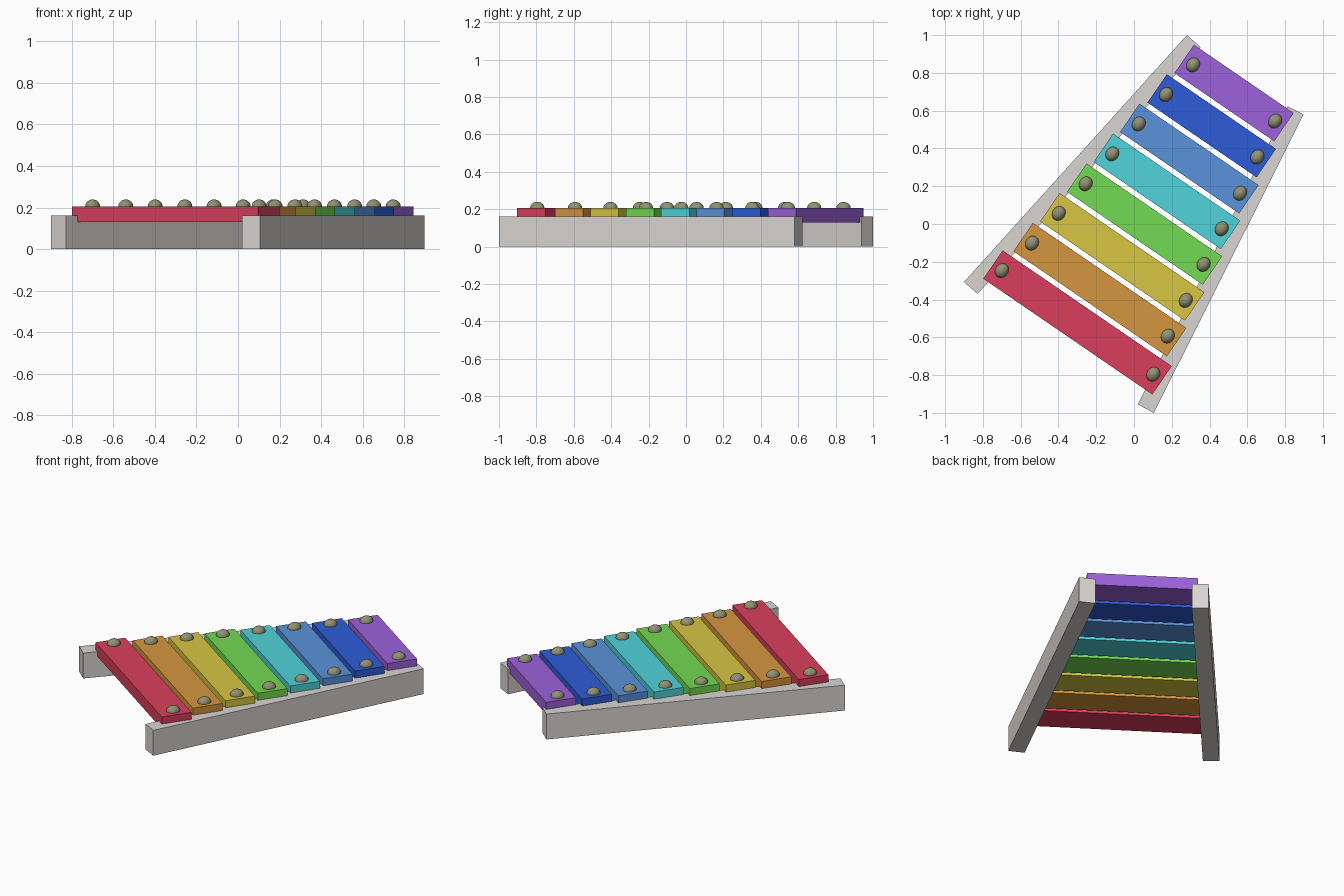
import bpy
import bmesh
from math import radians
from mathutils import Matrix, Vector

default_cube = bpy.data.objects.get("Cube")
if default_cube:
    bpy.data.objects.remove(default_cube, do_unlink=True)

BAR_ANGLE = radians(-34.4)
BAR_WIDTH = 0.182
BAR_BOTTOM, BAR_TOP = 0.13, 0.206
RAIL_HEIGHT = 0.161
FIRST_BAR = Vector((-0.299, -0.521, 0))
BAR_STEP = Vector((0.1184, 0.1735, 0))
STUD_INSET = 0.057


def to_linear(value):
    return value / 12.92 if value <= 0.04045 else ((value + 0.055) / 1.055) ** 2.4


def make_material(name, red, green, blue):
    color = [to_linear(c / 255) for c in (red, green, blue)] + [1]
    material = bpy.data.materials.new(name)
    material.use_nodes = True
    material.diffuse_color = color
    shader = next(n for n in material.node_tree.nodes if n.type == "BSDF_PRINCIPLED")
    shader.inputs["Base Color"].default_value = color
    return material


def add_object(name, bm, material, smooth=False):
    bmesh.ops.recalc_face_normals(bm, faces=bm.faces)
    mesh = bpy.data.meshes.new(name)
    for face in bm.faces:
        face.smooth = smooth
    bm.to_mesh(mesh)
    bm.free()
    mesh.materials.append(material)
    part = bpy.data.objects.new(name, mesh)
    bpy.context.collection.objects.link(part)
    return part


def make_box(name, size, location, angle, material):
    bm = bmesh.new()
    bmesh.ops.create_cube(bm, size=1, matrix=Matrix.Diagonal((*size, 1)))
    part = add_object(name, bm, material)
    part.location = location
    part.rotation_euler.z = angle
    return part


def make_rail(name, corners, material):
    bm = bmesh.new()
    base = bm.faces.new([bm.verts.new((x, y, 0)) for x, y in corners])
    top = bmesh.ops.extrude_face_region(bm, geom=[base])["geom"]
    verts = [v for v in top if isinstance(v, bmesh.types.BMVert)]
    bmesh.ops.translate(bm, verts=verts, vec=(0, 0, RAIL_HEIGHT))
    return add_object(name, bm, material)


def make_stud(name, location, material):
    bm = bmesh.new()
    bmesh.ops.create_uvsphere(bm, u_segments=24, v_segments=12, radius=1,
                              matrix=Matrix.Diagonal((0.034, 0.040, 0.033, 1)))
    part = add_object(name, bm, material, smooth=True)
    part.location = location
    part.rotation_euler.z = BAR_ANGLE
    return part


# Two tapering side rails
rail_grey = make_material("pale grey", 218, 213, 209)
make_rail("left_end_rail", [(-0.9, -0.307), (-0.828, -0.37), (0.352, 0.937), (0.28, 1)], rail_grey)
make_rail("right_end_rail", [(0.02, -0.955), (0.105, -1), (0.898, 0.58), (0.813, 0.623)], rail_grey)

# Coloured bars, shorter towards the back, each with a stud at both ends
stud_olive = make_material("olive grey", 146, 146, 116)
bars = [
    ("red", (218, 62, 92), 1.085),
    ("orange", (213, 150, 62), 0.985),
    ("yellow", (215, 198, 66), 0.929),
    ("green", (116, 218, 82), 0.870),
    ("cyan", (80, 212, 218), 0.816),
    ("light blue", (90, 146, 218), 0.764),
    ("blue", (45, 92, 216), 0.700),
    ("purple", (156, 97, 218), 0.640),
]
along = Matrix.Rotation(BAR_ANGLE, 3, "Z") @ Vector((1, 0, 0))
for i, (color_name, rgb, length) in enumerate(bars):
    label = color_name.replace(" ", "_")
    center = FIRST_BAR + BAR_STEP * i
    center.z = (BAR_BOTTOM + BAR_TOP) / 2
    make_box(label + "_bar", (length, BAR_WIDTH, BAR_TOP - BAR_BOTTOM), center,
             BAR_ANGLE, make_material(color_name, *rgb))
    for side, sign in (("left", -1), ("right", 1)):
        spot = center + along * sign * (length / 2 - STUD_INSET)
        spot.z = BAR_TOP
        make_stud(f"{label}_{side}_stud", spot, stud_olive)
